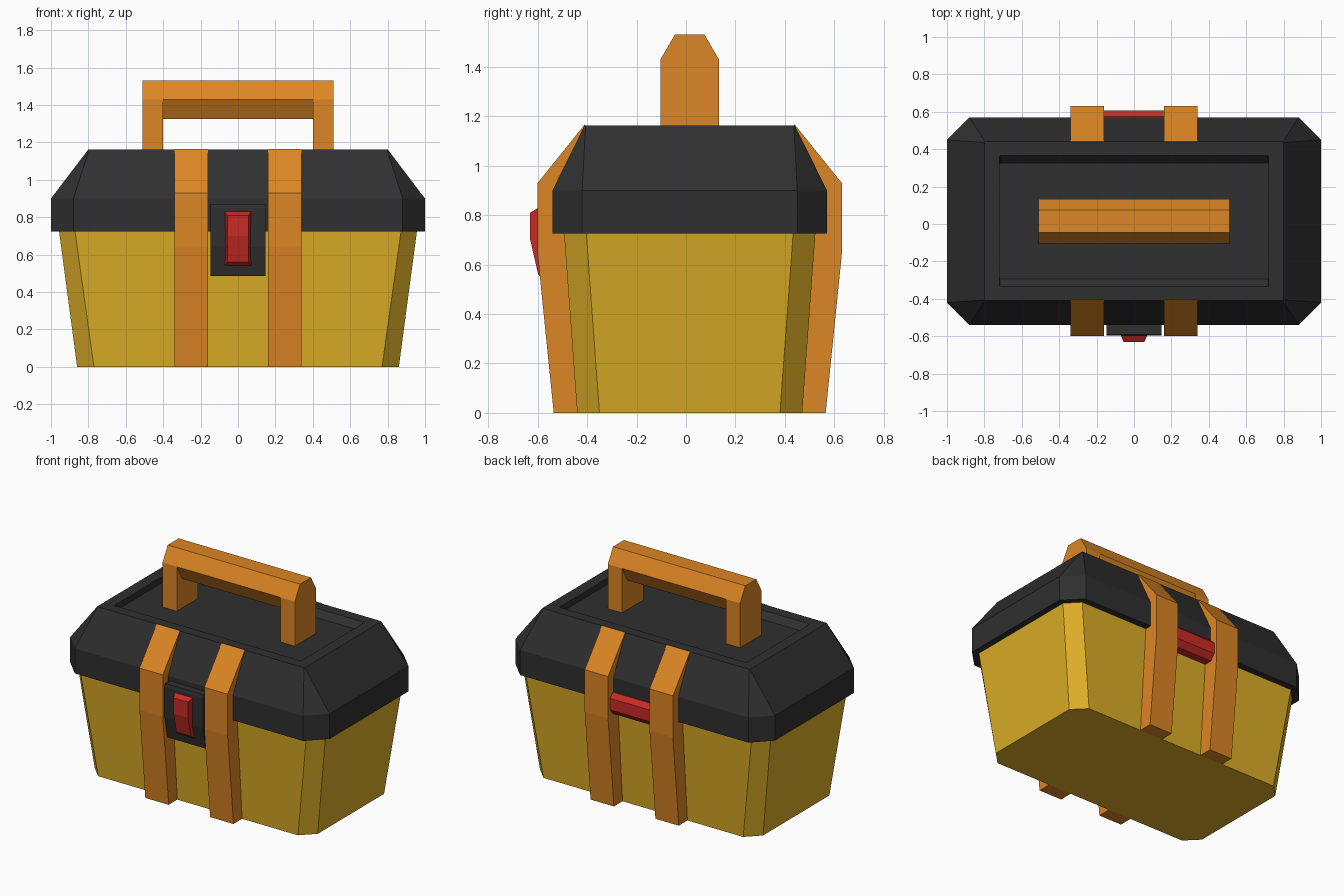
import bpy, bmesh

if "Cube" in bpy.data.objects:
    bpy.data.objects.remove(bpy.data.objects["Cube"])

YC = 0.015  # depth centre of the box


def material(name, rgb):
    m = bpy.data.materials.new(name)
    m.diffuse_color = (*rgb, 1)
    m.use_nodes = True
    m.node_tree.nodes["Principled BSDF"].inputs["Base Color"].default_value = m.diffuse_color
    return m


yellow = material("yellow", (0.72, 0.42, 0.02))
orange = material("orange", (0.72, 0.24, 0.018))
black = material("black", (0.029, 0.029, 0.029))
red = material("red", (0.58, 0.024, 0.019))


def loft(name, rings, mat):
    """Skin a stack of equal-length rings and cap both ends."""
    bm = bmesh.new()
    loops = [[bm.verts.new(p) for p in r] for r in rings]
    n = len(loops[0])
    for a, b in zip(loops, loops[1:]):
        for i in range(n):
            j = (i + 1) % n
            bm.faces.new((a[i], a[j], b[j], b[i]))
    bm.faces.new(loops[0][::-1])
    bm.faces.new(loops[-1])
    bmesh.ops.recalc_face_normals(bm, faces=bm.faces)
    me = bpy.data.meshes.new(name)
    bm.to_mesh(me)
    bm.free()
    me.materials.append(mat)
    ob = bpy.data.objects.new(name, me)
    bpy.context.collection.objects.link(ob)
    return ob


def octagon(hx, hy, cx, cy, z):
    """Rectangle with cut corners, centred on the box."""
    quarter = [(hx, hy - cy), (hx - cx, hy)]
    pts = quarter + [(-x, y) for x, y in quarter[::-1]]
    pts += [(-x, -y) for x, y in pts]
    return [(x, y + YC, z) for x, y in pts]


def prism(name, profile, x0, x1, mat):
    """Extrude a (y, z) profile along x."""
    return loft(name, [[(x, y, z) for y, z in profile] for x in (x0, x1)], mat)


# Tapered body with cut corners
loft("body", [octagon(0.86, 0.455, 0.09, 0.09, 0),
              octagon(0.96, 0.51, 0.085, 0.09, 0.75)], yellow)

# Lid with sloping shoulders and a shallow tray in the top
e = 0.004
loft("lid", [octagon(1.0, 0.555, 0.12, 0.12, 0.725),
             octagon(1.0, 0.555, 0.12, 0.12, 0.90),
             octagon(0.80, 0.425, e, e, 1.163),
             octagon(0.72, 0.35, e, e, 1.163),
             octagon(0.72, 0.31, e, e, 1.12)], black)

# Four straps: two at the front, two at the back
strap = [(0.455, 0), (0.55, 0), (0.615, 0.64), (0.615, 0.93),
         (0.425, 1.166), (0.41, 1.15), (0.54, 0.90), (0.50, 0.72)]
for side, s in (("front", -1), ("back", 1)):
    for hand, x in (("left", -0.25), ("right", 0.25)):
        prism(f"{side}_{hand}_strap", [(YC + s * y, z) for y, z in strap],
              x - 0.09, x + 0.09, orange)

# Handle: hexagonal grip between two posts
grip = [(-0.103, 1.43), (-0.045, 1.53), (0.075, 1.53),
        (0.133, 1.43), (0.075, 1.325), (-0.045, 1.325)]
prism("handle_grip", grip, -0.405, 0.405, orange)
post = [(-0.103, 1.11), (-0.103, 1.43), (-0.045, 1.53),
        (0.075, 1.53), (0.133, 1.43), (0.133, 1.11)]
for hand, s in (("left", -1), ("right", 1)):
    prism(f"handle_{hand}_post", post, s * 0.40, s * 0.51, orange)

# Front latch plate
prism("latch_plate", [(-0.46, 0.87), (-0.592, 0.87), (-0.597, 0.85),
                      (-0.597, 0.64), (-0.565, 0.485), (-0.46, 0.485)],
      -0.148, 0.148, black)

# Red latch button, narrowing towards its outer face
button = prism("latch_button", [(-0.55, 0.83), (-0.597, 0.83), (-0.63, 0.81),
                                (-0.63, 0.70), (-0.598, 0.56), (-0.575, 0.54),
                                (-0.55, 0.54)], -0.07, 0.07, red)
for v in button.data.vertices:
    if v.co.y < -0.5975:
        v.co.x *= 0.8

# Hinge bar between the back straps
prism("hinge", [(0.49, 0.80), (0.575, 0.80), (0.608, 0.77),
                (0.608, 0.69), (0.575, 0.65), (0.49, 0.65)],
      -0.162, 0.162, red)
